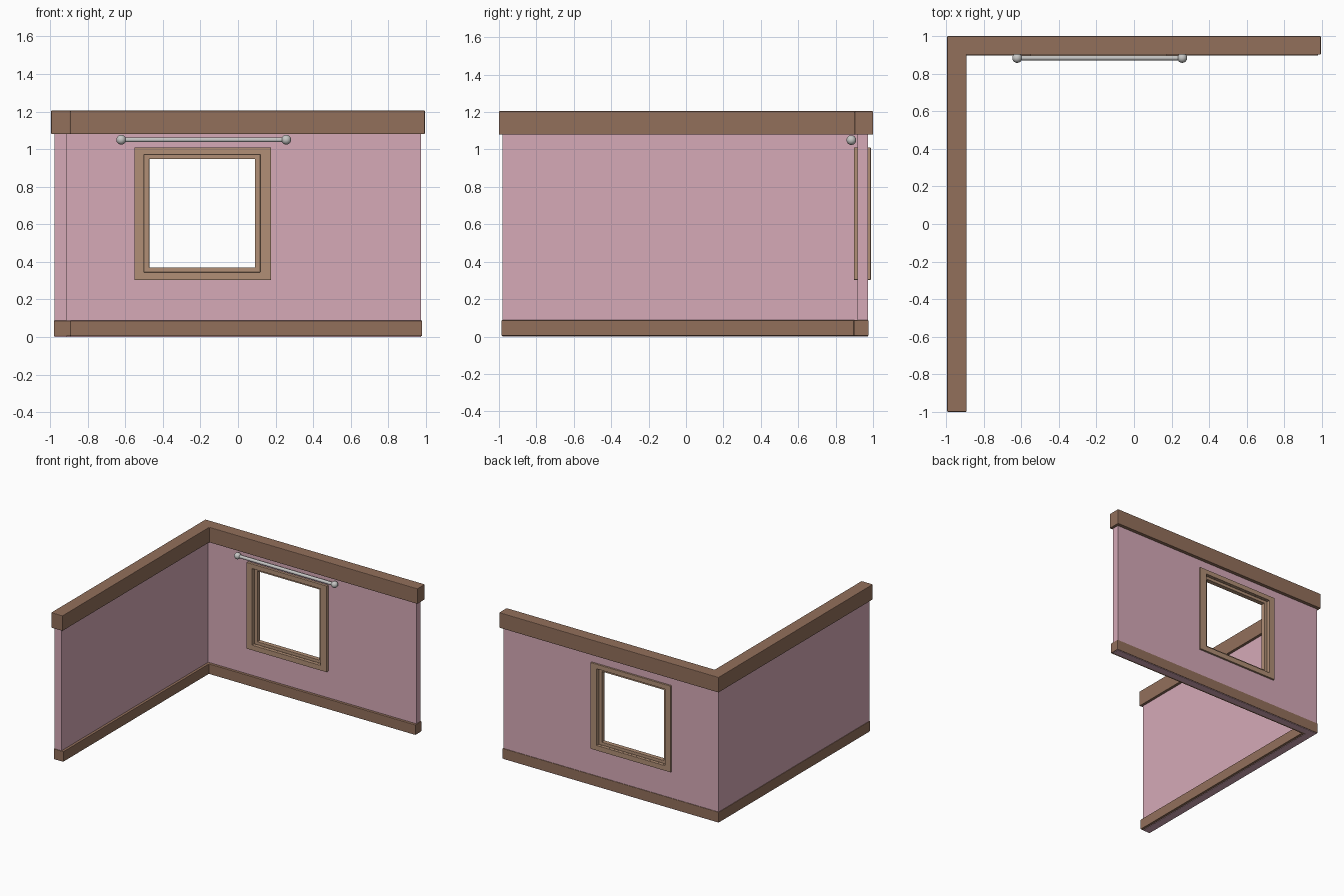
import bpy, bmesh
from mathutils import Matrix

if "Cube" in bpy.data.objects:
    bpy.data.objects.remove(bpy.data.objects["Cube"], do_unlink=True)


def material(name, rgb):
    m = bpy.data.materials.new(name)
    m.use_nodes = True
    m.diffuse_color = (*rgb, 1)
    m.node_tree.nodes["Principled BSDF"].inputs["Base Color"].default_value = (*rgb, 1)
    return m


PINK = material("pink wall", (0.67, 0.40, 0.475))
BROWN = material("dark wood", (0.29, 0.16, 0.105))
TAN = material("light wood", (0.44, 0.275, 0.18))
GREY = material("pale metal", (0.56, 0.56, 0.55))


def finish(bm, name, mat, bevel=0.0, smooth=False):
    bmesh.ops.recalc_face_normals(bm, faces=bm.faces)
    mesh = bpy.data.meshes.new(name)
    bm.to_mesh(mesh)
    bm.free()
    mesh.materials.append(mat)
    if smooth:
        mesh.shade_smooth()
    ob = bpy.data.objects.new(name, mesh)
    bpy.context.collection.objects.link(ob)
    if bevel:
        mod = ob.modifiers.new("soft edges", "BEVEL")
        mod.width, mod.segments = bevel, 2
    return ob


def corner_prism(name, mat, outer, inner, front, right, z0, z1, bevel=0.0):
    """L-shaped plan, extruded upward; outer and inner are corner points."""
    (ox, oy), (ix, iy) = outer, inner
    plan = [(ox, front), (ix, front), (ix, iy), (right, iy), (right, oy), (ox, oy)]
    bm = bmesh.new()
    face = bm.faces.new([bm.verts.new((x, y, z0)) for x, y in plan])
    ext = bmesh.ops.extrude_face_region(bm, geom=[face])
    bmesh.ops.translate(bm, vec=(0, 0, z1 - z0),
                        verts=[v for v in ext["geom"] if isinstance(v, bmesh.types.BMVert)])
    return finish(bm, name, mat, bevel)


def ring(name, mat, outer, inner, y0, y1, bevel=0.0):
    """Upright rectangular panel with a hole; rectangles are x0, x1, z0, z1."""
    bm = bmesh.new()

    def loop(r, y):
        x0, x1, z0, z1 = r
        return [bm.verts.new((x, y, z)) for x, z in ((x0, z0), (x1, z0), (x1, z1), (x0, z1))]

    loops = [loop(outer, y0), loop(inner, y0), loop(inner, y1), loop(outer, y1)]
    for a, b in zip(loops, loops[1:] + loops[:1]):
        for i in range(4):
            j = (i + 1) % 4
            bm.faces.new((a[i], a[j], b[j], b[i]))
    return finish(bm, name, mat, bevel)


# Walls: back wall with window hole, plain left-hand wall
hole = (-0.53, 0.155, 0.325, 0.99)
ring("back_wall", PINK, (-0.977, 0.974, 0, 1.15), hole, 0.918, 0.973)

bm = bmesh.new()
bmesh.ops.create_cube(bm, size=1, matrix=Matrix.Translation((-0.945, -0.032, 0.575))
                      @ Matrix.Diagonal((0.064, 1.9, 1.15, 1)))
finish(bm, "side_wall", PINK)

# Baseboard and top rail run round the corner
corner_prism("baseboard", BROWN, (-0.981, 0.977), (-0.892, 0.897), -0.987, 0.98,
             0.004, 0.087, 0.003)
corner_prism("top_rail", BROWN, (-0.995, 1.0), (-0.892, 0.902), -1.0, 0.995,
             1.08, 1.205, 0.004)

# Window: casing on both faces, jamb lining through the wall, recessed sash
casing = (-0.551, 0.176, 0.303, 1.01)
step = (-0.5, 0.118, 0.345, 0.972)
opening = (-0.472, 0.09, 0.37, 0.948)
ring("front_casing", TAN, casing, step, 0.897, 0.92, 0.002)
ring("back_casing", TAN, casing, step, 0.971, 0.988, 0.002)
ring("window_jamb", TAN, hole, step, 0.919, 0.972)
ring("window_sash", TAN, step, opening, 0.925, 0.962, 0.002)

# Curtain rod with ball ends
ROD_Y, ROD_Z = 0.884, 1.05
x0, x1 = -0.622, 0.257
bm = bmesh.new()
bmesh.ops.create_cone(bm, cap_ends=False, segments=20, radius1=0.013, radius2=0.013,
                      depth=x1 - x0,
                      matrix=Matrix.Translation(((x0 + x1) / 2, ROD_Y, ROD_Z))
                      @ Matrix.Rotation(1.5708, 4, "Y"))
finish(bm, "curtain_rod", GREY, smooth=True)
for side, x in (("right", x0), ("left", x1)):
    bm = bmesh.new()
    bmesh.ops.create_uvsphere(bm, u_segments=24, v_segments=14, radius=0.026,
                              matrix=Matrix.Translation((x, ROD_Y, ROD_Z)))
    finish(bm, side + "_rod_ball", GREY, smooth=True)
